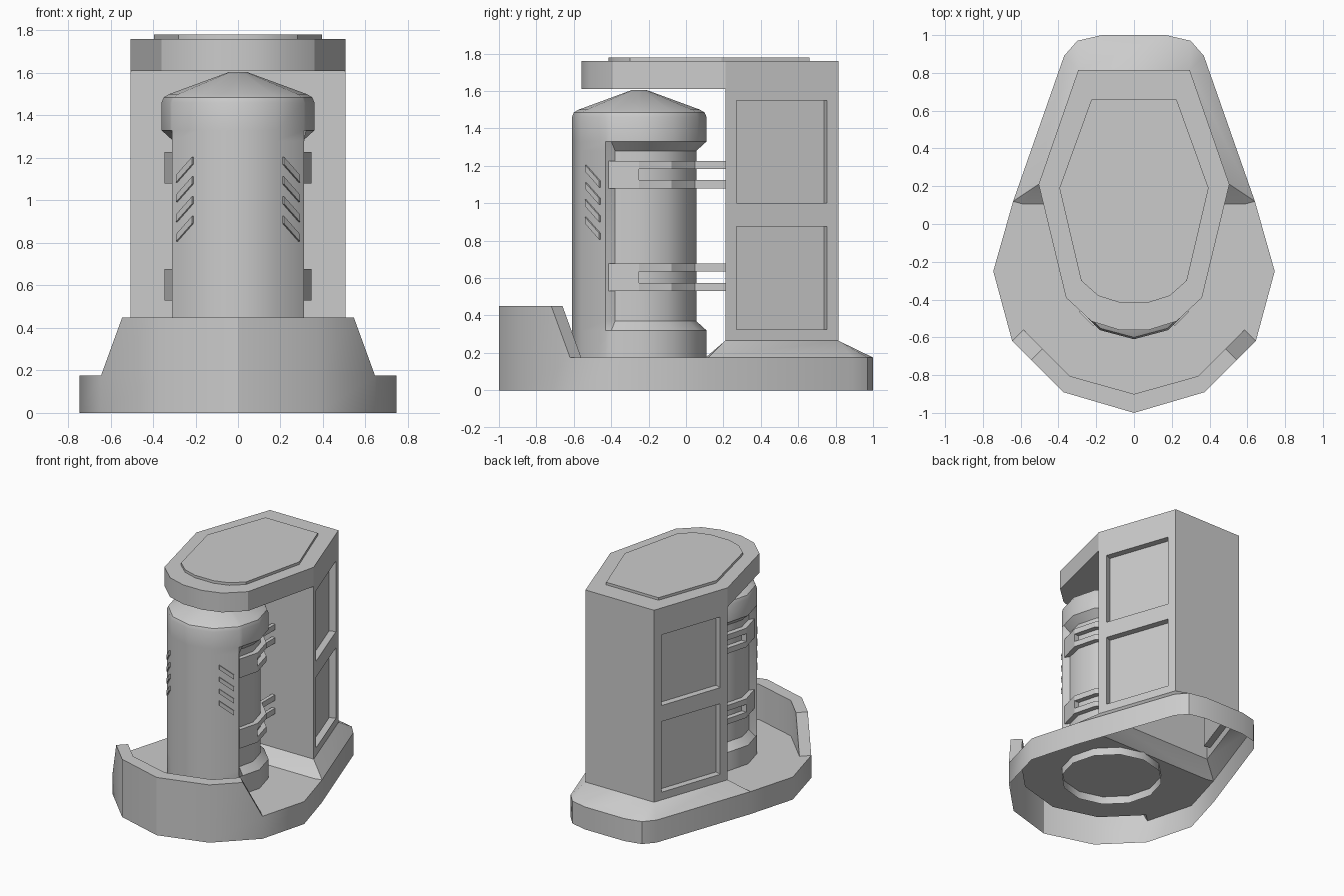
import bpy
import bmesh
from math import sin, cos, radians
from mathutils import Vector

cube = bpy.data.objects.get("Cube")
if cube:
    bpy.data.objects.remove(cube, do_unlink=True)

grey = bpy.data.materials.new("plain_grey")
grey.use_nodes = True
tone = (0.6, 0.6, 0.6, 1)
grey.diffuse_color = tone
grey.node_tree.nodes["Principled BSDF"].inputs["Base Color"].default_value = tone


def flip(p):
    return (-p[0], *p[1:])


def whole(half):
    """Closed outline from the points of its +x half."""
    return half + [flip(p) for p in reversed(half) if p[0] > 0]


def at(points, z):
    return [(p[0], p[1], z) for p in points]


def strip(low, high, closed=True):
    """Quads joining two matching point rows."""
    count = len(low)
    steps = range(count if closed else count - 1)
    return [[low[i], low[(i + 1) % count], high[(i + 1) % count], high[i]] for i in steps]


def prism(loop, offset):
    moved = [tuple(Vector(p) + Vector(offset)) for p in loop]
    return strip(loop, moved) + [loop, moved]


def build(name, faces, mirror=False, angle=32):
    """Welded mesh object from corner lists, optionally mirrored across x."""
    if mirror:
        faces = faces + [[flip(p) for p in reversed(f)] for f in faces]
    bm = bmesh.new()
    for face in faces:
        bm.faces.new([bm.verts.new(p) for p in face])
    bmesh.ops.remove_doubles(bm, verts=bm.verts, dist=0.0005)
    bmesh.ops.recalc_face_normals(bm, faces=bm.faces)
    mesh = bpy.data.meshes.new(name)
    bm.to_mesh(mesh)
    bm.free()
    mesh.materials.append(grey)
    obj = bpy.data.objects.new(name, mesh)
    bpy.context.collection.objects.link(obj)
    bpy.ops.object.select_all(action="DESELECT")
    obj.select_set(True)
    bpy.context.view_layer.objects.active = obj
    bpy.ops.object.shade_smooth_by_angle(angle=radians(angle))
    return obj


# Main levels and shared corners
deck, sill, canopy, top = 0.175, 0.265, 1.61, 1.76
tower_front, tower_back = (0.505, 0.21), (0.295, 0.815)
shoulder, wall_foot = (0.64, 0.12), (0.645, -0.62)
prow = [(0, -1), (0.375, -0.89)]
stern = [(0.37, 0.89), (0.3, 0.97), (0.17, 1)]
outline = prow + [wall_foot, (0.745, -0.25), shoulder] + stern

# Base: open-bottomed hull, deck, and raised front wall
hull = strip(at(whole(outline), 0), at(whole(outline), deck))
inner = [(0, -0.9), (0.34, -0.805)]
inner_foot = (0.585, -0.56)
ramp_foot = (0.585, 0.105)
deck_half = inner + [inner_foot, wall_foot, (0.745, -0.25), shoulder, ramp_foot]
hull.append(at(whole(deck_half), deck))
wall_top = 0.45
outer_low = at(prow + [wall_foot], deck)
inner_low = at(inner + [inner_foot], deck)
outer_high = at(prow + [(0.545, -0.72)], wall_top)
inner_high = at(inner + [(0.485, -0.66)], wall_top)
wall = strip(outer_low, outer_high, False) + strip(inner_low, inner_high, False)
wall += strip(outer_high, inner_high, False)
wall.append([outer_low[-1], outer_high[-1], inner_high[-1], inner_low[-1]])

# Base: sloped skirt rising to the tower
front, back = at([tower_front, tower_back], sill)
low = at([ramp_foot, shoulder] + stern, deck)
skirt = [[low[0], low[1], front], [low[1], low[2], back, front],
         [low[2], low[3], back], [low[3], low[4], back]]
ends = [[low[4], flip(low[4]), flip(back), back],
        [flip(low[0]), low[0], front, flip(front)]]
mirrored = [[flip(p) for p in reversed(f)] for f in wall + skirt]
build("base", hull + wall + skirt + mirrored + ends)


# Tower: side walls with two recessed panels each
a, b = Vector((*tower_front, 0)), Vector((*tower_back, 0))
inward = Vector((a.y - b.y, b.x - a.x, 0)).normalized() * 0.05


def side_point(u, z):
    return tuple(a.lerp(b, u) + Vector((0, 0, z)))


us = [0, 0.1, 0.9, 1]
zs = [sill, 0.325, 0.875, 1, 1.55, top]
side = []
for i in range(3):
    for j in range(5):
        cell = [side_point(u, z) for u, z in ((us[i], zs[j]), (us[i + 1], zs[j]),
                                              (us[i + 1], zs[j + 1]), (us[i], zs[j + 1]))]
        if i == 1 and j % 2 == 1:
            side += prism(cell, inward)[:4]
            side.append([tuple(Vector(p) + inward) for p in cell])
        else:
            side.append(cell)
build("tower_sides", side, mirror=True)


def upright(corner, z0, z1):
    row = [flip(corner), corner]
    return strip(at(row, z0), at(row, z1), False)


build("tower_front_wall", upright(tower_front, sill, canopy))
build("tower_back_wall", upright(tower_back, sill, top))

# Roof canopy and its raised plate
eave = [(0.08, -0.56), (0.225, -0.515), (0.36, -0.39), tower_front]
rim = whole(eave)[::-1]
rim = rim[4:] + rim[:4]
eave_row = [flip(p) for p in reversed(eave)] + eave
roof = strip(at(eave_row, canopy), at(eave_row, top), False)
roof.append(at(eave_row, canopy))
roof.append(at(eave_row + [tower_back, flip(tower_back)], top))
build("roof_canopy", roof)
plate = [(0.08, -0.415), (0.19, -0.38), (0.28, -0.3), (0.395, 0.19), (0.225, 0.66)]
build("roof_plate", prism(at(whole(plate), top), (0, 0, 0.02)))


# Tank: twelve-sided turned body, cut back around the rear
def around(r, degrees, z):
    t = radians(degrees)
    return (r * sin(t), -0.25 - r * cos(t), z)


big, small = 0.36, 0.305
profile = [(big, 0.115), (big, 0.32), (small, 0.37), (small, 1.28), (big, 1.33),
           (big, 1.46), (0.35, 1.485), (0.325, 1.5), (0.04, 1.605)]
angles = sorted(list(range(-180, 180, 30)) + [-65, 65])
rings = []
for r, z in profile:
    ring = []
    for ang in angles:
        radius = big if r == small and abs(ang) <= 60 else r
        if abs(ang) == 65 and r != small:
            radius *= 0.981
        ring.append(around(radius, ang, z))
    rings.append(ring)
tank = [f for lower, upper in zip(rings, rings[1:]) for f in strip(lower, upper)]
tank.append(rings[-1])
build("tank", tank, angle=35)

# Clamps: a band on each flank with two prongs running back to the tower
for label, z in (("lower", 0.53), ("upper", 1.08)):
    clamp = []
    turns = (90, 120, 150)

    def bar(degrees, to_tower, z0, height):
        outer = [around(0.345, d, z0) for d in degrees]
        inside = [around(0.29, d, z0) for d in degrees]
        if to_tower:
            for row in (outer, inside):
                row.append((row[-1][0], tower_front[1], z0))
        return prism(outer + inside[::-1], (0, 0, height))

    clamp += bar((60, 90), False, z, 0.147)
    clamp += bar(turns, True, z, 0.043)
    clamp += bar(turns, True, z + 0.104, 0.043)
    build(label + "_clamps", clamp, mirror=True, angle=20)

# Slanted vent ridges on the tank front
vents = []
for k in range(4):
    z = 1.205 - 0.093 * k
    corners = [(0.21, z), (0.21, z - 0.035), (0.285, z - 0.12), (0.285, z - 0.085)]
    loop = [(x, x - 0.743, h) for x, h in corners]
    vents += prism(loop, (0.007, -0.007, 0))
build("vent_ridges", vents, mirror=True)
